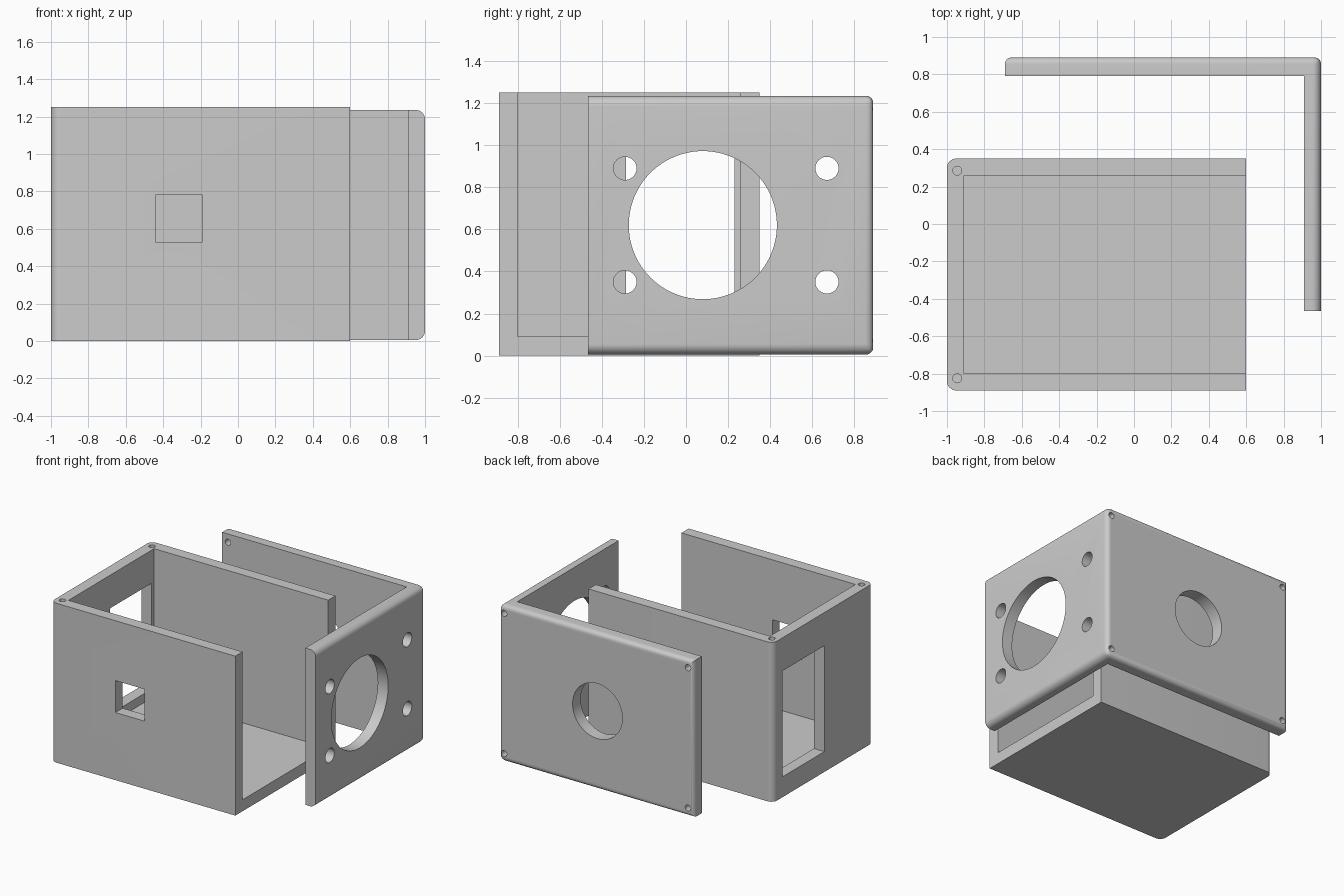
import bpy
import bmesh
import math
from mathutils import Matrix, Vector

old = bpy.data.objects.get("Cube")
if old:
    bpy.data.objects.remove(old, do_unlink=True)

GREY = (0.6, 0.6, 0.6, 1.0)
mat = bpy.data.materials.new("plain grey")
mat.use_nodes = True
mat.diffuse_color = GREY
mat.node_tree.nodes["Principled BSDF"].inputs["Base Color"].default_value = GREY


def finish_mesh(name, bm):
    bmesh.ops.recalc_face_normals(bm, faces=bm.faces)
    mesh = bpy.data.meshes.new(name)
    bm.to_mesh(mesh)
    bm.free()
    ob = bpy.data.objects.new(name, mesh)
    bpy.context.collection.objects.link(ob)
    mesh.materials.append(mat)
    return ob


def prism(name, outline, z0, z1, rounding=None):
    """Extrude an outline upward; rounding(a, b) gives the bevel weight of an edge."""
    bm = bmesh.new()
    base = bm.faces.new([bm.verts.new((x, y, z0)) for x, y in outline])
    top = bmesh.ops.extrude_face_region(bm, geom=[base])["geom"]
    verts = [v for v in top if isinstance(v, bmesh.types.BMVert)]
    bmesh.ops.translate(bm, verts=verts, vec=(0, 0, z1 - z0))
    if rounding:
        layer = bm.edges.layers.float.new("bevel_weight_edge")
        for e in bm.edges:
            e[layer] = rounding(e.verts[0].co, e.verts[1].co)
    return finish_mesh(name, bm)


def block(name, lo, hi):
    outline = [(lo[0], lo[1]), (hi[0], lo[1]), (hi[0], hi[1]), (lo[0], hi[1])]
    return prism(name, outline, lo[2], hi[2])


def rod(name, centre, axis, radius, length, sides=48):
    bm = bmesh.new()
    turn = Vector((0, 0, 1)).rotation_difference(Vector(axis)).to_matrix().to_4x4()
    bmesh.ops.create_cone(bm, cap_ends=True, segments=sides, radius1=radius, radius2=radius,
                          depth=length, matrix=Matrix.Translation(centre) @ turn)
    return finish_mesh(name, bm)


def apply_modifier(ob, mod):
    bpy.context.view_layer.objects.active = ob
    bpy.ops.object.modifier_apply(modifier=mod.name)


def round_edges(ob, radius):
    mod = ob.modifiers.new("rounding", "BEVEL")
    mod.limit_method = "WEIGHT"
    mod.width = radius
    mod.segments = 8
    apply_modifier(ob, mod)


def cut(ob, cutter):
    mod = ob.modifiers.new("cut", "BOOLEAN")
    mod.operation = "DIFFERENCE"
    mod.solver = "EXACT"
    mod.object = cutter
    apply_modifier(ob, mod)
    bpy.data.objects.remove(cutter, do_unlink=True)


def smooth(ob):
    bpy.ops.object.select_all(action="DESELECT")
    ob.select_set(True)
    bpy.context.view_layer.objects.active = ob
    bpy.ops.object.shade_smooth_by_angle(angle=math.radians(30))


# Open tray: floor and three walls, rounded on the closed end
LEFT, RIGHT, FRONT, BACK, HEIGHT, WALL = -1.0, 0.6, -0.89, 0.35, 1.25, 0.09
tray = prism("enclosure_tray",
             [(LEFT, FRONT), (RIGHT, FRONT), (RIGHT, BACK), (LEFT, BACK)], 0, HEIGHT,
             lambda a, b: float(a.x == b.x and a.y == b.y and a.x < 0))
round_edges(tray, 0.05)
cut(tray, block("cavity_cutter", (LEFT + WALL, FRONT + WALL, WALL),
                (RIGHT + 0.2, BACK - WALL, HEIGHT + 0.2)))

# Square opening in the front wall and tall opening in the end wall
cut(tray, block("front_window_cutter", (-0.44, FRONT - 0.1, 0.53), (-0.19, FRONT + 0.2, 0.78)))
cut(tray, block("end_window_cutter", (LEFT - 0.1, -0.285, 0.16), (LEFT + 0.2, 0.23, 0.99)))

# Screw holes in the wall tops
for y in (FRONT + 0.065, BACK - 0.065):
    cut(tray, rod("screw_cutter", (-0.945, y, HEIGHT), (0, 0, 1), 0.024, 0.5, 24))
smooth(tray)

# L-shaped cover: back panel and side panel in one piece
X0, X1, Y0, Y1, Z0, Z1 = -0.69, 1.0, -0.465, 0.89, 0.005, 1.235
MID = (Z0 + Z1) / 2


def cover_rounding(a, b):
    on_back = a.y > Y1 - 0.001 and b.y > Y1 - 0.001
    on_side = a.x > X1 - 0.001 and b.x > X1 - 0.001
    if on_back:
        return 0.7
    return 1.0 if on_side and a.z == b.z else 0.0


cover = prism("enclosure_cover",
              [(X0, Y1), (X0, 0.79), (0.91, 0.79), (0.91, Y0), (X1, Y0), (X1, Y1)],
              Z0, Z1, cover_rounding)
round_edges(cover, 0.05)

# Large opening and four mounting holes in the side panel
cut(cover, rod("fan_opening_cutter", (X1, 0.08, MID), (1, 0, 0), 0.352, 0.4, 96))
for y in (-0.29, 0.67):
    for dz in (-0.27, 0.27):
        cut(cover, rod("mount_cutter", (X1, y, MID + dz), (1, 0, 0), 0.055, 0.4))

# Round opening and four corner screw holes in the back panel
cut(cover, rod("port_cutter", (0.145, Y1, MID), (0, 1, 0), 0.216, 0.4, 72))
for x in (-0.64, 0.955):
    for dz in (-0.55, 0.55):
        cut(cover, rod("corner_screw_cutter", (x, Y1, MID + dz), (0, 1, 0), 0.024, 0.3, 24))
smooth(cover)
